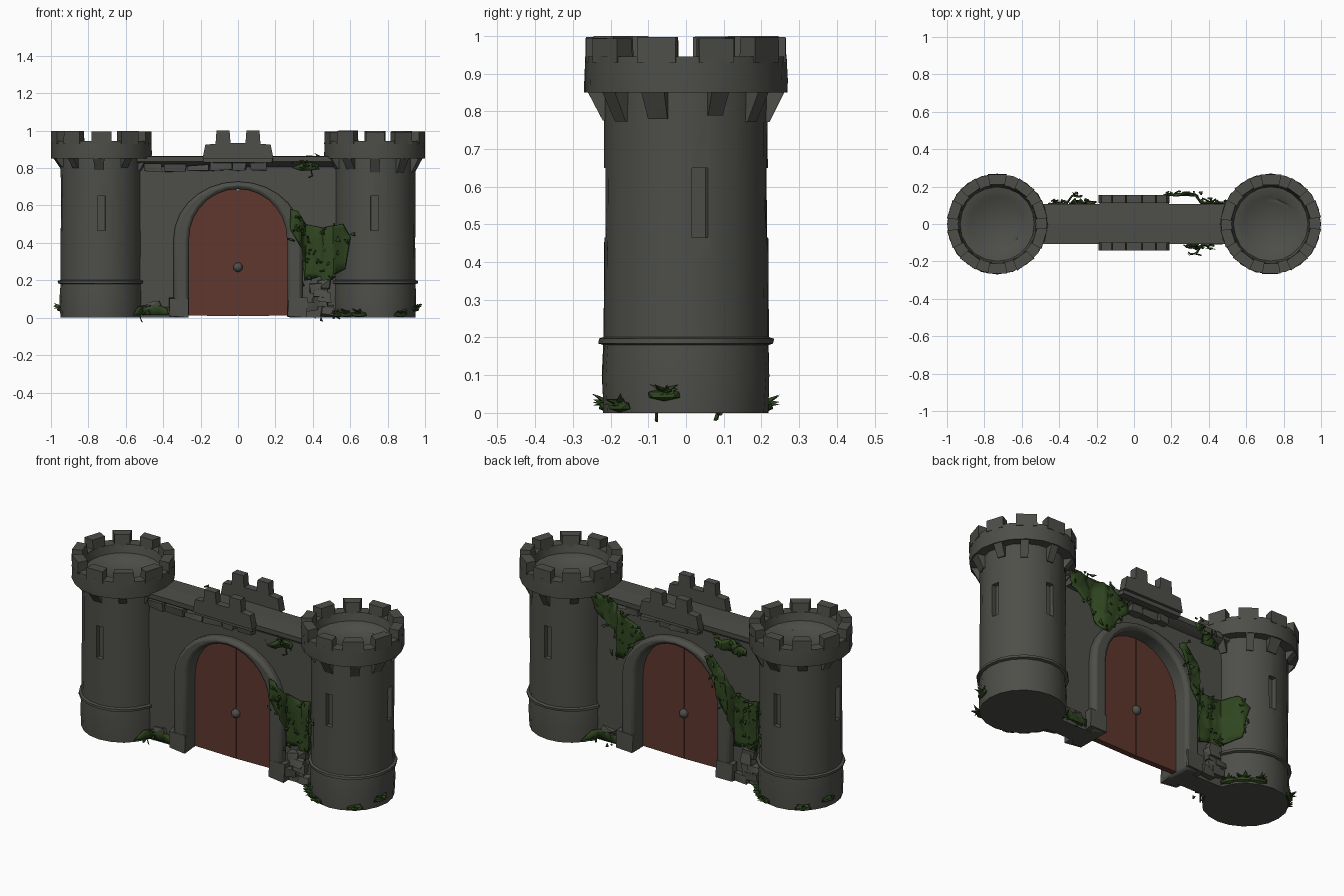
import bpy, bmesh, math, random
from math import sin, cos, pi, radians
from mathutils import Vector, Matrix

random.seed(4)
rnd = random.uniform
if "Cube" in bpy.data.objects:
    bpy.data.objects.remove(bpy.data.objects["Cube"])


def material(name, rgb):
    m = bpy.data.materials.new(name)
    m.use_nodes = True
    m.diffuse_color = (*rgb, 1)
    bsdf = m.node_tree.nodes["Principled BSDF"]
    bsdf.inputs["Base Color"].default_value = (*rgb, 1)
    bsdf.inputs["Roughness"].default_value = 0.9
    return m


STONE = material("grey_stone", (0.075, 0.075, 0.066))
WOOD = material("red_brown_wood", (0.112, 0.038, 0.026))
LEAF = material("dark_green_ivy", (0.028, 0.06, 0.014))


def make(name, bm, mat, angle=40):
    bmesh.ops.recalc_face_normals(bm, faces=bm.faces[:])
    me = bpy.data.meshes.new(name)
    bm.to_mesh(me)
    bm.free()
    me.materials.append(mat)
    ob = bpy.data.objects.new(name, me)
    bpy.context.collection.objects.link(ob)
    smooth(ob, angle)
    return ob


def smooth(ob, angle=40):
    bpy.ops.object.select_all(action="DESELECT")
    ob.select_set(True)
    bpy.context.view_layer.objects.active = ob
    bpy.ops.object.shade_smooth_by_angle(angle=radians(angle))


def hull(bm, pts):
    verts = [bm.verts.new(p) for p in pts]
    bmesh.ops.convex_hull(bm, input=verts)


def block(bm, c, size, jit=0.0):
    hull(bm, [[c[k] + sg[k] * size[k] / 2 + rnd(-jit, jit) for k in range(3)]
              for sg in [(i, j, l) for i in (-1, 1) for j in (-1, 1) for l in (-1, 1)]])


def prism(bm, pts, y0, y1):
    # extrude an outline in the xz plane along y
    face = bm.faces.new([bm.verts.new((x, y0, z)) for x, z in pts])
    new = bmesh.ops.extrude_face_region(bm, geom=[face])["geom"]
    bmesh.ops.translate(bm, vec=(0, y1 - y0, 0),
                        verts=[v for v in new if isinstance(v, bmesh.types.BMVert)])


def arch(hw, rise, bottom, a0=0.0, a1=pi, n=14):
    spring = 0.42
    pts = [(hw * cos(a0 + (a1 - a0) * i / n), spring + rise * sin(a0 + (a1 - a0) * i / n))
           for i in range(n + 1)]
    if a0 == 0:
        pts.insert(0, (hw, bottom))
    if a1 == pi:
        pts.append((-hw, bottom))
    return pts


# --- towers -----------------------------------------------------------
TX, SEG = 0.731, 20
PROFILE = [(.22, 0), (.224, .1), (.22, .18), (.234, .184), (.234, .197), (.22, .201),
           (.219, .4), (.218, .6), (.219, .85), (.27, .85), (.271, .88), (.27, .945),
           (.21, .945), (.2, .9), (.15, .892), (.135, .88)]


def radial(bm, ang, half, low, high, z0, z1):
    hull(bm, [(r * cos(a), r * sin(a), z) for z, rr in ((z0, low), (z1, high))
              for r in rr for a in (ang - half, ang + half)])


def tower(side, s):
    place = Matrix.Translation((s * TX, 0, 0)) @ Matrix.Rotation(0 if s > 0 else pi, 4, "Z")
    bm = bmesh.new()
    rings = []
    for r, z in PROFILE:
        rings.append([bm.verts.new((r * k * cos(2 * pi * i / SEG), r * k * sin(2 * pi * i / SEG), z))
                      for i in range(SEG) for k in [rnd(0.985, 1.0)]])
    for a, b in zip(rings, rings[1:]):
        for i in range(SEG):
            j = (i + 1) % SEG
            bm.faces.new((a[i], a[j], b[j], b[i]))
    bm.faces.new(rings[0])
    bm.faces.new(rings[-1])
    body = make(side + "_tower", bm, STONE)
    # arrow slits
    bm = bmesh.new()
    for deg in (-90, 10, 90):
        a = radians(deg)
        radial(bm, a, 0.1, (.19, .25), (.19, .25), .465, .65)
    cutter = make(side + "_slit_cutter", bm, STONE, 0)
    cutter.hide_render = True
    mod = body.modifiers.new("slits", "BOOLEAN")
    mod.operation, mod.solver, mod.object = "DIFFERENCE", "EXACT", cutter
    bpy.context.view_layer.objects.active = body
    bpy.ops.object.modifier_apply(modifier=mod.name)
    bpy.data.objects.remove(cutter)
    smooth(body)
    body.matrix_world = place
    # merlons and the corbels under the crown
    bm = bmesh.new()
    for i in range(10):
        a = 2 * pi * i / 10 + radians(18)
        radial(bm, a + rnd(-.02, .02), rnd(.18, .21), (.209, .271), (.214, .27),
               .93, rnd(.992, 1.0))
    make(side + "_merlons", bm, STONE, 30).matrix_world = place
    bm = bmesh.new()
    for i in range(10):
        a = 2 * pi * i / 10 + radians(18) + rnd(-.05, .05)
        radial(bm, a, rnd(.08, .13), (.19, .222), (.19, .264), rnd(.77, .805), .855)
    make(side + "_corbels", bm, STONE, 30).matrix_world = place


tower("left", 1)
tower("right", -1)

# --- curtain wall and gate --------------------------------------------
WALL, FRAME = .06, .102
bm = bmesh.new()
outline = [(.56, 0)] + arch(.28, .285, 0) + [(-.56, 0), (-.56, .86), (.56, .86)]
prism(bm, outline, -WALL, WALL)
make("curtain_wall", bm, STONE)

bm = bmesh.new()
for f in (1, -1):
    hull(bm, [(x, f * y, z) for x in (-.54, .54)
              for y, z in ((0, .865), (.106, .862), (.104, .835), (WALL, .805), (0, .805))])
make("wall_walk", bm, STONE)

bm = bmesh.new()
prism(bm, arch(.345, .308, 0) + arch(.262, .268, 0)[::-1], -FRAME, FRAME)
gate = make("gate_arch", bm, STONE)
mod = gate.modifiers.new("worn_edges", "BEVEL")
mod.width, mod.segments, mod.limit_method = .018, 2, "ANGLE"

bm = bmesh.new()
for s in (1, -1):
    for f in (1, -1):
        block(bm, (s * .318, f * .075, .055), (.1, .062, .1), .005)
make("gate_footings", bm, STONE, 30)

for name, a0, a1, edge in (("left", 0, pi / 2, .002), ("right", pi / 2, pi, -.002)):
    bm = bmesh.new()
    pts = [(x + edge, z) for x, z in arch(.268, .272, .012, a0, a1, 8)]
    prism(bm, pts + [(edge, .008)], -.016, .016)
    make(name + "_door_leaf", bm, WOOD)
bm = bmesh.new()
prism(bm, [(-.02, .012), (.02, .012), (.02, .68), (-.02, .68)], -.011, .011)
make("door_core", bm, WOOD)

bm = bmesh.new()
for f in (1, -1):
    bmesh.ops.create_icosphere(bm, subdivisions=2, radius=.026,
                               matrix=Matrix.Translation((0, f * .018, .27)))
make("door_knobs", bm, STONE, 60)

# --- stepped parapets over the gate -----------------------------------
half = [(.19, .85), (.175, .925), (.12, .93), (.115, 1.0), (.045, 1.0), (.04, .935)]
for side, y0, y1 in (("front", -.142, -.1), ("back", .112, .156)):
    bm = bmesh.new()
    prism(bm, half + [(-x, z) for x, z in half[::-1]], y0, y1)
    block(bm, (0, (y0 + y1) / 2 * .85, .845), (.37, .05, .03), .004)
    make(side + "_parapet", bm, STONE)

# --- loose stones: course below the walk, rubble at the wall foot -----
bm = bmesh.new()
for f in (1, -1):
    x = -.5
    while x < .15:
        w = rnd(.06, .12)
        block(bm, (-f * (x + w / 2), f * .07, rnd(.795, .815)), (w, .066, rnd(.03, .045)), .006)
        x += w + rnd(0, .03)
    for i in range(7):
        block(bm, (-f * rnd(.38, .5), f * rnd(.06, .08), .035 + i * .024), (.07, .045, .045), .01)
    for i in range(2):
        block(bm, (f * rnd(.38, .5), f * .05, .035 + i * .03), (.08, .04, .04), .01)
make("loose_stones", bm, STONE, 30)


# --- ivy ----------------------------------------------------------------
def depth(x):
    t = abs(abs(x) - TX)
    return max(WALL if abs(x) > .345 else FRAME,
               math.sqrt(.222 ** 2 - t * t) if t < .222 else 0)


def ivy(name, pts, s, lift=.0, leaves=12):
    bm = bmesh.new()
    bm.faces.new([bm.verts.new((x, 0, z)) for x, z in pts])
    bmesh.ops.triangulate(bm, faces=bm.faces[:])
    for i in range(-20, 21):
        for no, co in (((1, 0, 0), (i * .03 + .001, 0, 0)), ((0, 0, 1), (0, 0, i * .06 + .001))):
            bmesh.ops.bisect_plane(bm, geom=bm.verts[:] + bm.edges[:] + bm.faces[:],
                                   plane_co=co, plane_no=no)
    for v in bm.verts:
        v.co = (s * v.co.x, -s * (depth(v.co.x) + lift + rnd(.006, .018)), v.co.z)
    # small leaves around the patch
    spots = [v.co.copy() for v in bm.verts]
    for i in range(leaves):
        c = random.choice(spots) + Vector((rnd(-.02, .02), -s * .01, rnd(-.02, .015)))
        bm.faces.new([bm.verts.new(c + Vector((rnd(-.02, .02), rnd(-.012, .012), rnd(-.02, .02))))
                      for k in range(3)])
    ob = make(name, bm, LEAF, 50)
    mod = ob.modifiers.new("thickness", "SOLIDIFY")
    mod.thickness, mod.offset = .008, 0


BODY = [(.36, .5), (.45, .48), (.56, .5), (.6, .43), (.57, .26), (.51, .23), (.47, .13),
        (.44, .22), (.36, .2), (.35, .36), (.28, .47)]
FOOT = [(-.56, .015), (-.37, .015), (-.38, .05), (-.45, .075), (-.53, .06)]
ivy("front_climbing_ivy", [(.28, .58), (.32, .57)] + BODY, 1, 0, 45)
ivy("back_climbing_ivy", [(.26, .58), (.2, .69), (.24, .71), (.32, .62)] + BODY, -1, 0, 45)
ivy("front_high_ivy", [(.29, .8), (.34, .785), (.42, .79), (.43, .82), (.36, .835)], 1, .042)
ivy("back_high_ivy", [(.28, .83), (.3, .79), (.38, .75), (.46, .755), (.46, .79), (.38, .83)],
    -1, .035)
ivy("back_corner_ivy", [(-.53, .875), (-.42, .86), (-.3, .82), (-.18, .76), (-.16, .71),
                        (-.23, .66), (-.29, .56), (-.34, .56), (-.38, .69), (-.5, .77)],
    -1, .042, 25)
for side, s in (("front", 1), ("back", -1)):
    ivy(side + "_foot_moss", FOOT, s, 0, 4)

# grass tufts around the tower feet
bm = bmesh.new()
for s in (1, -1):
    for deg in (-152, -132, -112, -52, -15):
        a = radians(deg)
        c = Vector((TX + .225 * cos(a), .225 * sin(a), .018 if deg != -15 else .048))
        bmesh.ops.create_icosphere(
            bm, subdivisions=1, radius=1,
            matrix=Matrix.Rotation(0 if s > 0 else pi, 4, "Z") @ Matrix.Translation(c)
            @ Matrix.Rotation(a, 4, "Z") @ Matrix.Diagonal((.018, .05, .017, 1)))
        for i in range(9):
            b = a + rnd(-1.5, 1.5)
            tip = c + Vector((.04 * cos(b), .04 * sin(b), rnd(.0, .035)))
            w = Vector((-sin(b), cos(b), 0)) * .016
            pts = [c - w, c + w, tip, c + Vector((0, 0, .018))]
            hull(bm, [(s * p.x, s * p.y, p.z) for p in pts])
make("grass_tufts", bm, LEAF, 30)
